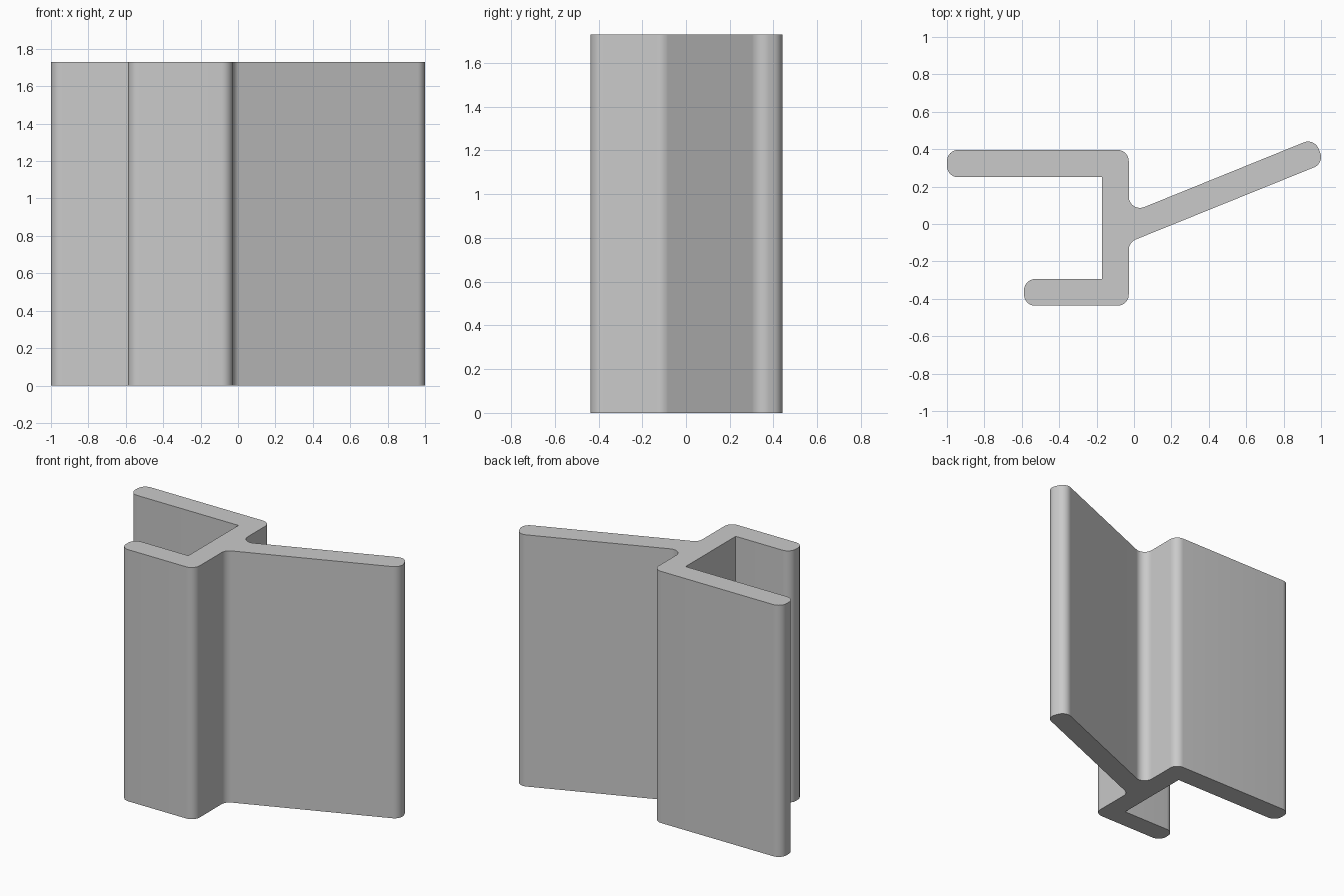
import bpy
import bmesh
from math import radians, tan
from mathutils import Vector

HEIGHT = 1.73
RADIUS = 0.06
STEPS = 10

cube = bpy.data.objects.get("Cube")
if cube:
    bpy.data.objects.remove(cube, do_unlink=True)

grey = bpy.data.materials.new("plain grey")
grey.use_nodes = True
colour = (0.59, 0.59, 0.59, 1)
grey.diffuse_color = colour
grey.node_tree.nodes["Principled BSDF"].inputs["Base Color"].default_value = colour


def rounded(before, corner, after, radius):
    """Points of an arc that replaces one corner of the outline."""
    if not radius:
        return [corner]
    a = (before - corner).normalized()
    b = (after - corner).normalized()
    reach = radius / tan(a.angle(b) / 2)
    centre = corner + (a + b).normalized() * (reach ** 2 + radius ** 2) ** 0.5
    start = (corner + a * reach - centre).normalized()
    end = (corner + b * reach - centre).normalized()
    return [centre + start.slerp(end, i / STEPS) * radius for i in range(STEPS + 1)]


# Cross-section: channel with a long back arm, a short front arm and a slanted fin
outline = [
    ((-0.588, -0.437, 0), RADIUS),
    ((-0.028, -0.437, 0), RADIUS),
    ((-0.028, -0.098, 0), RADIUS),
    ((1.018, 0.325, 0), RADIUS),
    ((0.964, 0.459, 0), RADIUS),
    ((-0.028, 0.057, 0), RADIUS),
    ((-0.028, 0.396, 0), RADIUS),
    ((-1.0, 0.396, 0), RADIUS),
    ((-1.0, 0.25, 0), RADIUS),
    ((-0.172, 0.25, 0), 0),
    ((-0.172, -0.294, 0), 0),
    ((-0.588, -0.294, 0), RADIUS),
]
corners = [Vector(p) for p, r in outline]
points = []
for i, (p, r) in enumerate(outline):
    points += rounded(corners[i - 1], corners[i], corners[(i + 1) % len(corners)], r)

# Extrude the section to full height
bm = bmesh.new()
base = bm.faces.new([bm.verts.new(p) for p in points])
top = bmesh.ops.extrude_face_region(bm, geom=[base], use_keep_orig=True)["geom"]
bmesh.ops.translate(bm, vec=(0, 0, HEIGHT), verts=[v for v in top if isinstance(v, bmesh.types.BMVert)])
bmesh.ops.recalc_face_normals(bm, faces=bm.faces)
mesh = bpy.data.meshes.new("extruded_profile")
bm.to_mesh(mesh)
bm.free()
mesh.materials.append(grey)

profile = bpy.data.objects.new("extruded_profile", mesh)
bpy.context.collection.objects.link(profile)
bpy.ops.object.select_all(action="DESELECT")
profile.select_set(True)
bpy.context.view_layer.objects.active = profile
bpy.ops.object.shade_smooth_by_angle(angle=radians(30))
